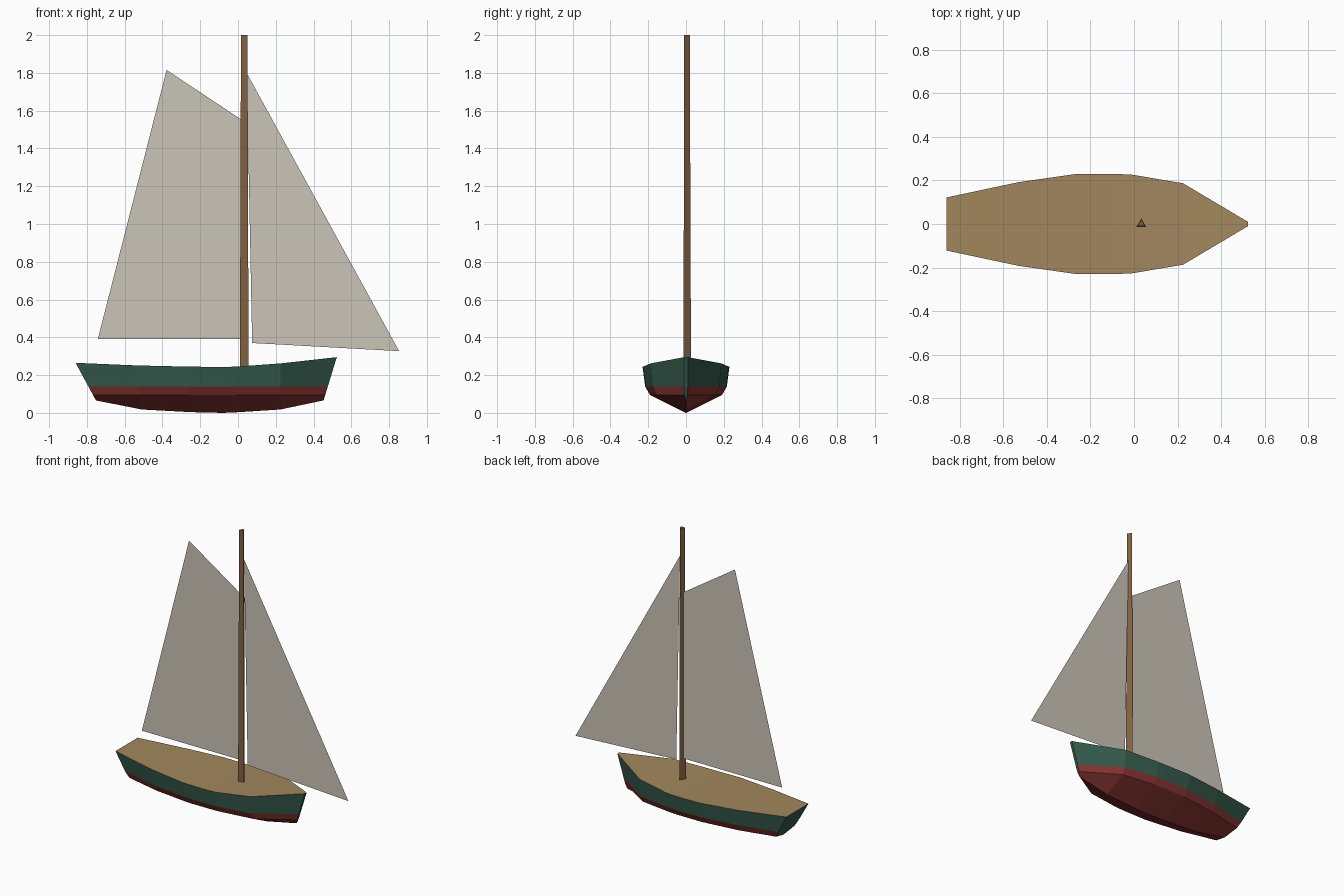
import bpy, bmesh

if "Cube" in bpy.data.objects:
    bpy.data.objects.remove(bpy.data.objects["Cube"])


def material(name, rgb):
    m = bpy.data.materials.new(name)
    m.diffuse_color = (*rgb, 1)
    m.use_nodes = True
    m.node_tree.nodes["Principled BSDF"].inputs["Base Color"].default_value = m.diffuse_color
    return m


GREEN = material("green_paint", (0.035, 0.10, 0.07))
RED = material("red_paint", (0.24, 0.035, 0.03))
PLANK = material("deck_wood", (0.36, 0.24, 0.11))
WOOD = material("mast_wood", (0.22, 0.12, 0.055))
CLOTH = material("sail_cloth", (0.60, 0.56, 0.48))


def finish(name, bm, mats):
    me = bpy.data.meshes.new(name)
    bm.to_mesh(me)
    bm.free()
    for m in mats:
        me.materials.append(m)
    ob = bpy.data.objects.new(name, me)
    bpy.context.collection.objects.link(ob)
    return ob


# Hull stations from stern to bow: keel x, keel z, rail x, rail z, rail half width
STATIONS = [
    (-0.752, 0.066, -0.860, 0.265, 0.122),
    (-0.510, 0.018, -0.530, 0.251, 0.192),
    (-0.250, 0.004, -0.264, 0.245, 0.230),
    (-0.080, 0.000, -0.080, 0.243, 0.230),
    (-0.010, 0.003, -0.007, 0.245, 0.226),
    (0.224, 0.018, 0.225, 0.262, 0.187),
    (0.453, 0.066, 0.523, 0.295, 0.010),
]


def section(kx, kz, rx, rz, w):
    half = []
    for z, f in ((0.095, 0.83), (0.14, 0.94), (rz, 1.0)):
        t = (z - kz) / (rz - kz)
        half.append((kx + (rx - kx) * t, w * f, z))
    return [(kx, 0, kz)] + half + [(x, -y, z) for x, y, z in reversed(half)]


# Hull shell: red bottom and stripe, green topsides, closed stern and stem
bm = bmesh.new()
rings = [[bm.verts.new(p) for p in section(*s)] for s in STATIONS]
for a, b in zip(rings, rings[1:]):
    for i in (0, 1, 2, 4, 5, 6):
        j = (i + 1) % 7
        f = bm.faces.new((a[i], a[j], b[j], b[i]))
        f.material_index = 0 if i in (2, 4) else 1
bm.faces.new(reversed(rings[0]))
bm.faces.new(rings[-1])
bmesh.ops.recalc_face_normals(bm, faces=bm.faces)
if sum(f.normal.z for f in bm.faces) > 0:
    bmesh.ops.reverse_faces(bm, faces=bm.faces)
finish("hull", bm, [GREEN, RED])

# Deck planking across the rail
bm = bmesh.new()
pairs = [[bm.verts.new((x, s * w, z)) for s in (-1, 1)] for _, _, x, z, w in STATIONS]
for a, b in zip(pairs, pairs[1:]):
    bm.faces.new((a[0], b[0], b[1], a[1]))
finish("deck", bm, [PLANK])

# Three-sided tapered mast
bpy.ops.mesh.primitive_cone_add(vertices=3, radius1=0.0265, radius2=0.020,
                                depth=1.76, location=(0.033, 0, 1.12))
mast = bpy.context.object
mast.name = "mast"
mast.data.materials.append(WOOD)


# Flat sails on the centre line
def sail(name, outline):
    bm = bmesh.new()
    bm.faces.new([bm.verts.new((x, 0, z)) for x, z in outline])
    finish(name, bm, [CLOTH])


sail("main_sail", [(-0.742, 0.392), (0.022, 0.392), (0.022, 1.55), (-0.378, 1.816)])
sail("fore_sail", [(0.075, 0.37), (0.853, 0.327), (0.046, 1.80)])
